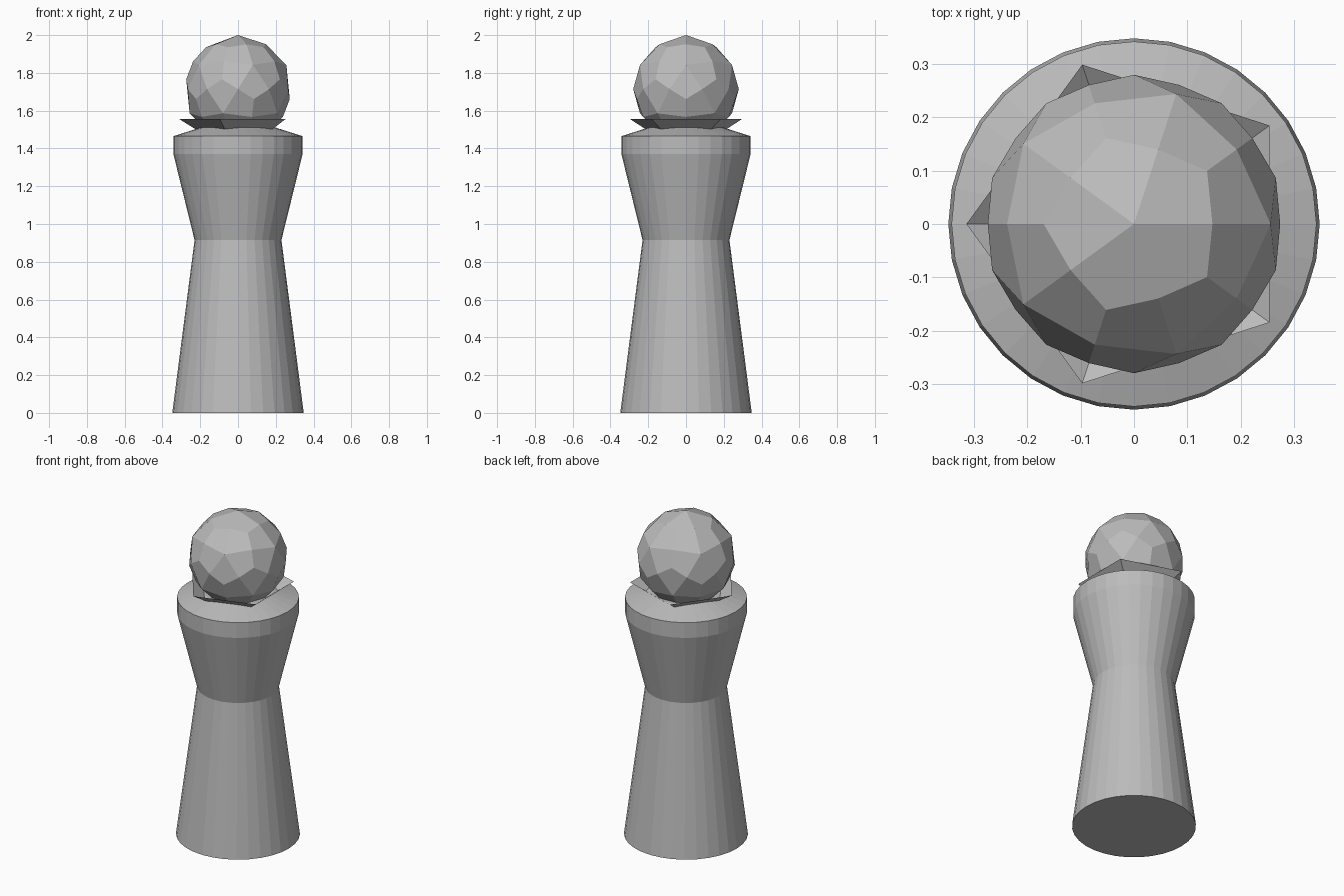
import bpy, bmesh, math
from mathutils import Vector

cube = bpy.data.objects.get("Cube")
if cube:
    bpy.data.objects.remove(cube, do_unlink=True)

# Single stone grey
grey = bpy.data.materials.new("stone_grey")
grey.use_nodes = True
color = (0.5, 0.5, 0.5, 1)
grey.diffuse_color = color
grey.node_tree.nodes["Principled BSDF"].inputs["Base Color"].default_value = color


def add_part(name, bm):
    mesh = bpy.data.meshes.new(name)
    bm.to_mesh(mesh)
    bm.free()
    mesh.materials.append(grey)
    obj = bpy.data.objects.new(name, mesh)
    bpy.context.collection.objects.link(obj)
    return obj


def ring(bm, radius, z, sides, start=0.0):
    step = math.tau / sides
    return [bm.verts.new((radius * math.cos(start + i * step),
                          radius * math.sin(start + i * step), z))
            for i in range(sides)]


def fan(bm, loop, tip, flip=False):
    for a, b in zip(loop, loop[1:] + loop[:1]):
        bm.faces.new((b, a, tip) if flip else (a, b, tip))


# Body: waisted column with a rim band and a shallow conical top
SIDES = 32
profile = [(0.348, 0), (0.23, 0.915), (0.342, 1.37), (0.342, 1.465), (0.2, 1.51)]
bm = bmesh.new()
loops = [ring(bm, r, z, SIDES) for r, z in profile]
for low, high in zip(loops, loops[1:]):
    for i in range(SIDES):
        j = (i + 1) % SIDES
        bm.faces.new((low[i], low[j], high[j], high[i]))
bm.faces.new(loops[0][::-1])
bm.faces.new(loops[-1])
add_part("body", bm)

# Head: icosahedron cage smoothed once into kite facets
CENTER, R = 1.714, 0.351
ring_r, ring_z = R * 2 / math.sqrt(5), R / math.sqrt(5)
bm = bmesh.new()
upper = ring(bm, ring_r, CENTER + ring_z, 5)
lower = ring(bm, ring_r, CENTER - ring_z, 5, math.pi / 5)
fan(bm, upper, bm.verts.new((0, 0, CENTER + R)))
fan(bm, lower, bm.verts.new((0, 0, CENTER - R)), True)
for i in range(5):
    j = (i + 1) % 5
    bm.faces.new((upper[i], lower[i], upper[j]))
    bm.faces.new((lower[i], lower[j], upper[j]))
head = add_part("head", bm)
facets = head.modifiers.new("facets", "SUBSURF")
facets.levels = facets.render_levels = 1
facets.use_limit_surface = False

# Collar: open five-pointed cup under the head
bm = bmesh.new()
points = ring(bm, ring_r, CENTER - ring_z, 5, math.pi / 5)
fan(bm, points, bm.verts.new((0, 0, CENTER - R)), True)
add_part("collar", bm)
